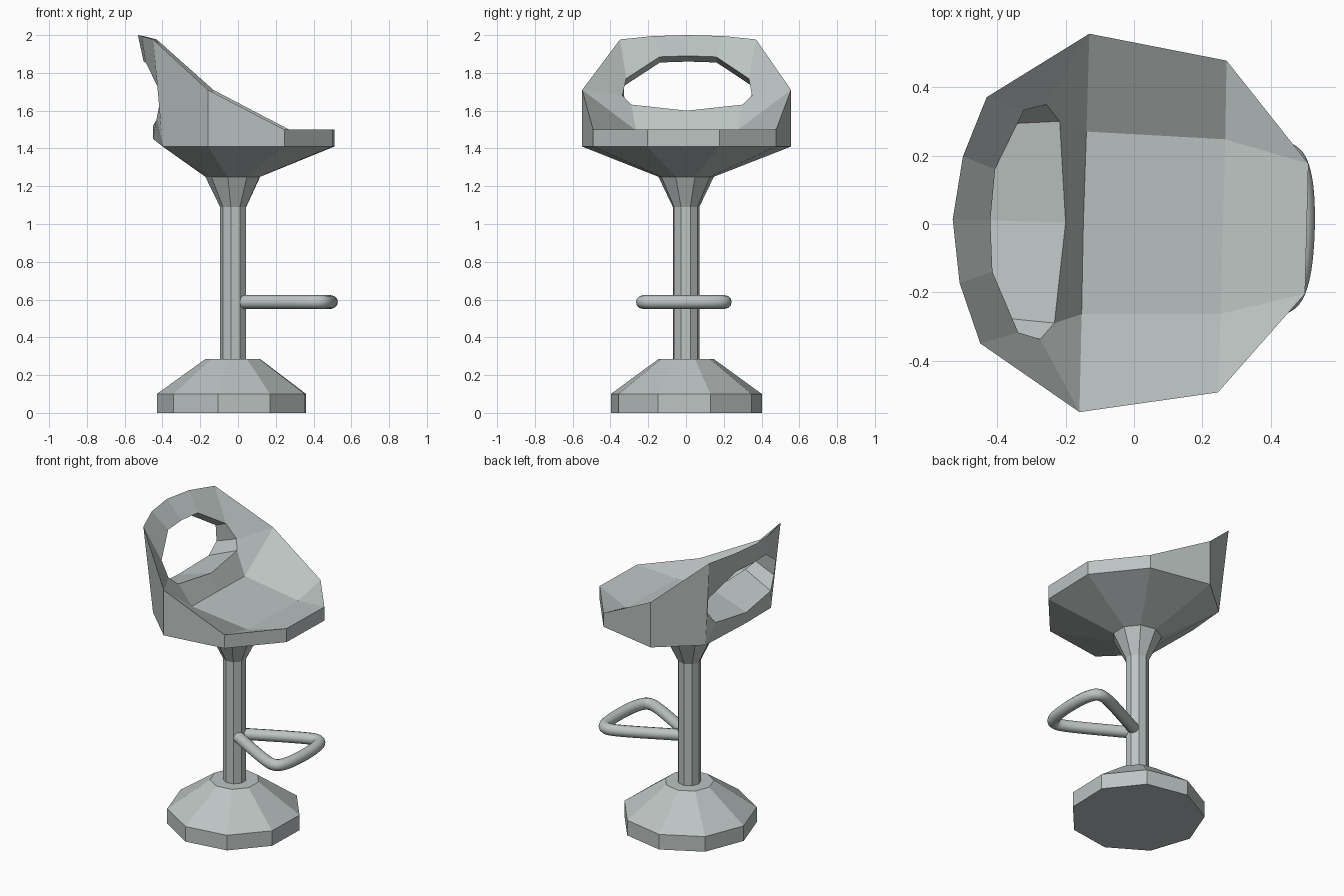
import bpy, bmesh, math

if "Cube" in bpy.data.objects:
    bpy.data.objects.remove(bpy.data.objects["Cube"])

CX, TURN = -0.024, math.radians(-1.5)   # column axis and slight twist
grey = bpy.data.materials.new("pale grey")
grey.diffuse_color = (0.50, 0.55, 0.54, 1)
grey.use_nodes = True
grey.node_tree.nodes["Principled BSDF"].inputs["Base Color"].default_value = grey.diffuse_color


def place(obj):
    bpy.context.collection.objects.link(obj)
    obj.location.x = CX
    obj.rotation_euler.z = TURN
    obj.data.materials.append(grey)
    return obj


def mesh_object(name, verts, faces):
    me = bpy.data.meshes.new(name)
    me.from_pydata(verts, [], faces)
    bm = bmesh.new()
    bm.from_mesh(me)
    bmesh.ops.recalc_face_normals(bm, faces=bm.faces)
    bm.to_mesh(me)
    bm.free()
    return place(bpy.data.objects.new(name, me))


def lathe(name, profile, n=9):
    verts, faces = [], []
    for r, z in profile:
        for k in range(n):
            a = math.radians(20) + math.tau * k / n
            verts.append((r * math.cos(a), r * math.sin(a), z))
    for i in range(len(profile) - 1):
        for k in range(n):
            j = (k + 1) % n
            faces.append((i * n + k, i * n + j, i * n + n + j, i * n + n + k))
    faces += [tuple(range(n))[::-1], tuple(range(len(verts) - n, len(verts)))]
    return mesh_object(name, verts, faces)


# base and column
lathe("base", [(0.406, 0), (0.406, 0.1), (0.149, 0.285)])
lathe("post", [(0.071, 0.28), (0.071, 1.09), (0.149, 1.25)])

# seat: half shell, mirrored across y
P = {
    # front lip and side corner, top and bottom
    "f0": (.505, 0, 1.5), "f1": (.505, .19, 1.5), "f2": (.258, .485, 1.5), "c": (-.145, .553, 1.71),
    "g0": (.505, 0, 1.41), "g1": (.505, .19, 1.41), "g2": (.258, .485, 1.41), "d": (-.145, .553, 1.41),
    # lower back, top rim
    "s": (-.39, .33, 1.41), "b": (-.45, 0, 1.45),
    "t1": (-.44, .36, 1.977), "t2": (-.505, .185, 1.995), "t3": (-.53, 0, 2.0),
    # seat floor
    "m": (-.148, 0, 1.495), "l": (-.146, .267, 1.495), "k": (.26, .255, 1.45), "k0": (.26, 0, 1.45),
}
inner = [(-.20, 0, 1.6), (-.225, .295, 1.632), (-.265, .343, 1.68),
         (-.33, .325, 1.77), (-.41, .15, 1.885), (-.42, 0, 1.89)]
outer = [(-.45, 0, 1.52), (-.425, .28, 1.55), (-.408, .335, 1.63),
         (-.418, .34, 1.73), (-.485, .15, 1.855), (-.50, 0, 1.86)]
for i in range(6):
    P[f"i{i}"], P[f"o{i}"] = inner[i], outer[i]
# hub ring under the seat
P["h0"] = (CX + .149 * math.cos(math.radians(20)), 0, 1.25)
for i in range(5):
    a = math.radians(20 + 40 * i)
    P[f"h{i + 1}"] = (CX + .149 * math.cos(a), .149 * math.sin(a) if i < 4 else 0, 1.25)

F = ["m l k k0", "k0 k f1 f0", "k f2 f1", "l c f2 k",           # floor
     "f0 f1 g1 g0", "f1 f2 g2 g1", "f2 c d g2", "c t1 s d",     # outer sides
     "h0 h1 h2 h3 h4 h5"]
rim = ["g0", "g1", "g2", "d", "s", "b"]
front, back = ["m", "l", "c", "t1", "t2", "t3"], ["b", "s", "s", "t1", "t2", "t3"]
for i in range(5):
    F.append(f"{rim[i]} {rim[i + 1]} h{i + 1} h{i}")            # underside
    F.append(f"{front[i]} {front[i + 1]} i{i + 1} i{i}")        # inner backrest
    F.append(f"i{i} i{i + 1} o{i + 1} o{i}")                    # handle hole
    F.append(f"{back[i]} {back[i + 1]} o{i + 1} o{i}")          # outer backrest
names = list(P)
faces = [[names.index(n) for n in dict.fromkeys(f.split())] for f in F]
seat = mesh_object("seat", [(x - CX, y, z) for x, y, z in P.values()], faces)
mod = seat.modifiers.new("mirror", 'MIRROR')
mod.use_axis = (False, True, False)

# footrest: rounded loop of tube
half = [(.02, .025), (.36, .205), (.45, .225), (.485, .15), (.495, 0)]
path = half + [(x, -y) for x, y in half[-2::-1]]
for _ in range(3):                                              # corner cutting
    new = [path[0]]
    for p, q in zip(path, path[1:]):
        new += [tuple(p[i] * (1 - t) + q[i] * t for i in (0, 1)) for t in (.25, .75)]
    path = new + [path[-1]]
cu = bpy.data.curves.new("footrest", 'CURVE')
cu.dimensions = '3D'
cu.bevel_depth = 0.036
cu.bevel_resolution = 4
cu.use_fill_caps = True
sp = cu.splines.new('POLY')
sp.points.add(len(path) - 1)
for pt, (x, y) in zip(sp.points, path):
    pt.co = (x - CX, y, 0.587, 1)
foot = place(bpy.data.objects.new("footrest", cu))
bpy.context.view_layer.objects.active = foot
foot.select_set(True)
bpy.ops.object.convert(target='MESH')
bpy.ops.object.shade_smooth_by_angle(angle=math.radians(40))
